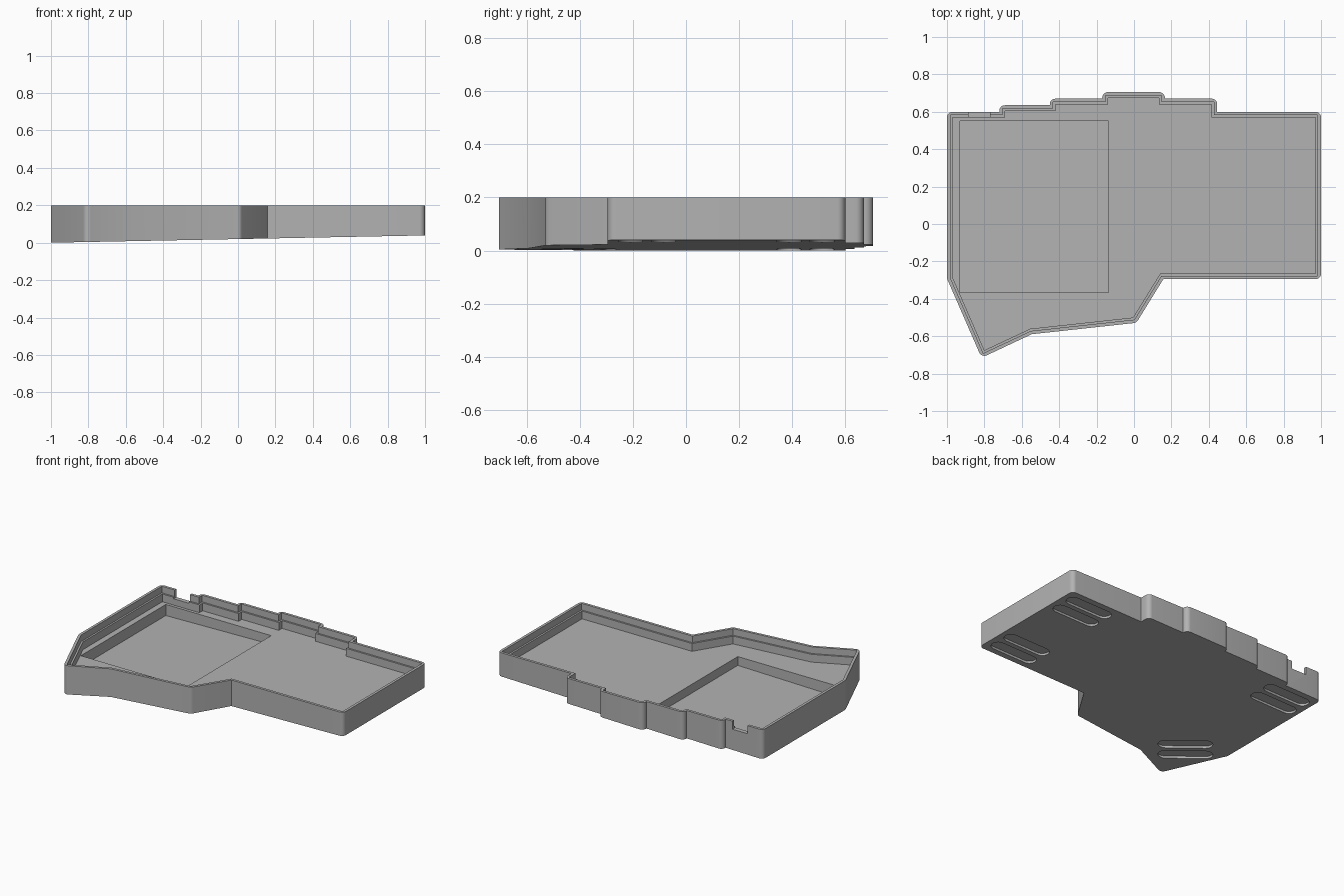
import bpy, bmesh, math
from mathutils import Vector

cube = bpy.data.objects.get("Cube")
if cube:
    bpy.data.objects.remove(cube, do_unlink=True)

grey = bpy.data.materials.new("plain grey")
grey.use_nodes = True
COLOUR = (0.45, 0.45, 0.45, 1)
grey.diffuse_color = COLOUR
grey.node_tree.nodes["Principled BSDF"].inputs["Base Color"].default_value = COLOUR

# Inner wall outline, clockwise from the back right corner
INNER = [(-0.97, 0.57), (-0.69, 0.57), (-0.69, 0.605), (-0.42, 0.605),
         (-0.42, 0.64), (-0.14, 0.64), (-0.14, 0.675), (0.135, 0.675),
         (0.135, 0.64), (0.415, 0.64), (0.415, 0.57), (0.97, 0.57),
         (0.97, -0.265), (0.14, -0.265), (-0.005, -0.50), (-0.555, -0.56),
         (-0.80, -0.675), (-0.97, -0.285)]
TOP, LEDGE, FLOOR, ABOVE = 0.20, 0.155, 0.102, 0.3


def underside(x):
    """Height of the sloping base."""
    return 0.0195 * (x + 1)


def offset(points, d, rounded=False):
    """Grow a clockwise outline by d, with round or mitred outer corners."""
    out = []
    for i, p in enumerate(points):
        a, b, c = (Vector(q) for q in (points[i - 1], p, points[(i + 1) % len(points)]))
        e, f = (b - a).normalized(), (c - b).normalized()
        n, m = Vector((-e.y, e.x)), Vector((-f.y, f.x))
        convex = e.x * f.y - e.y * f.x < 0
        if rounded and convex:
            start, turn = math.atan2(n.y, n.x), e.angle(f)
            steps = max(2, round(turn / math.radians(12)))
            for k in range(steps + 1):
                t = start - turn * k / steps
                out.append((b.x + d * math.cos(t), b.y + d * math.sin(t)))
        else:
            q = b + (n + m) * (d / (1 + n.dot(m)))
            out.append((q.x, q.y))
    return out


def prism(name, outline, low, high):
    """Solid between two heights, each given as a function of x."""
    bm = bmesh.new()
    face = bm.faces.new([bm.verts.new((x, y, low(x))) for x, y in outline])
    res = bmesh.ops.extrude_face_region(bm, geom=[face])
    for v in res["geom"]:
        if isinstance(v, bmesh.types.BMVert):
            v.co.z = high(v.co.x)
    bmesh.ops.recalc_face_normals(bm, faces=bm.faces)
    mesh = bpy.data.meshes.new(name)
    bm.to_mesh(mesh)
    bm.free()
    mesh.materials.append(grey)
    obj = bpy.data.objects.new(name, mesh)
    bpy.context.collection.objects.link(obj)
    return obj


def level(z):
    return lambda x: z


def rect(x0, x1, y0, y1):
    return [(x0, y0), (x0, y1), (x1, y1), (x1, y0)]


def stadium(cx, cy, angle, length=0.34, width=0.09, n=10):
    """Long slot outline with round ends."""
    r, h, pts = width / 2, (length - width) / 2, []
    for side in (1, -1):
        for k in range(n + 1):
            t = math.pi * (k / n - 0.5)
            x, y = side * (h + r * math.cos(t)), side * r * math.sin(t)
            pts.append((cx + x * math.cos(angle) - y * math.sin(angle),
                        cy + x * math.sin(angle) + y * math.cos(angle)))
    return pts


# Case body and the hollows cut from it
case = prism("keyboard_case_tray", offset(INNER, 0.03, True), underside, level(TOP))
cutters = [
    prism("plate_ledge_cutter", offset(INNER, 0.012), level(LEDGE), level(ABOVE)),
    prism("cavity_cutter", INNER, level(FLOOR), level(ABOVE)),
    prism("pocket_cutter", rect(-0.93, -0.135, -0.365, 0.55),
          lambda x: underside(x) + 0.025, level(ABOVE)),
    prism("port_notch_cutter", rect(-0.885, -0.77, 0.56, 0.7), level(0.145), level(ABOVE)),
]

# Pairs of foot slots in the base
for cx, cy, degrees in ((0.795, 0.45, 0), (0.795, -0.147, 0),
                        (-0.80, 0.45, 0), (-0.753, -0.403, -40)):
    angle = math.radians(degrees)
    for s in (-0.0625, 0.0625):
        outline = stadium(cx - s * math.sin(angle), cy + s * math.cos(angle), angle)
        cutters.append(prism("foot_slot_cutter", outline, level(-0.1),
                             lambda x: underside(x) + 0.015))

bpy.ops.object.select_all(action='DESELECT')
bpy.context.view_layer.objects.active = case
case.select_set(True)
for cutter in cutters:
    cutter.hide_render = True
    mod = case.modifiers.new("cut", 'BOOLEAN')
    mod.operation = 'DIFFERENCE'
    mod.solver = 'EXACT'
    mod.object = cutter
    bpy.ops.object.modifier_apply(modifier=mod.name)
    bpy.data.objects.remove(cutter, do_unlink=True)

bpy.ops.object.shade_smooth_by_angle(angle=math.radians(30))
